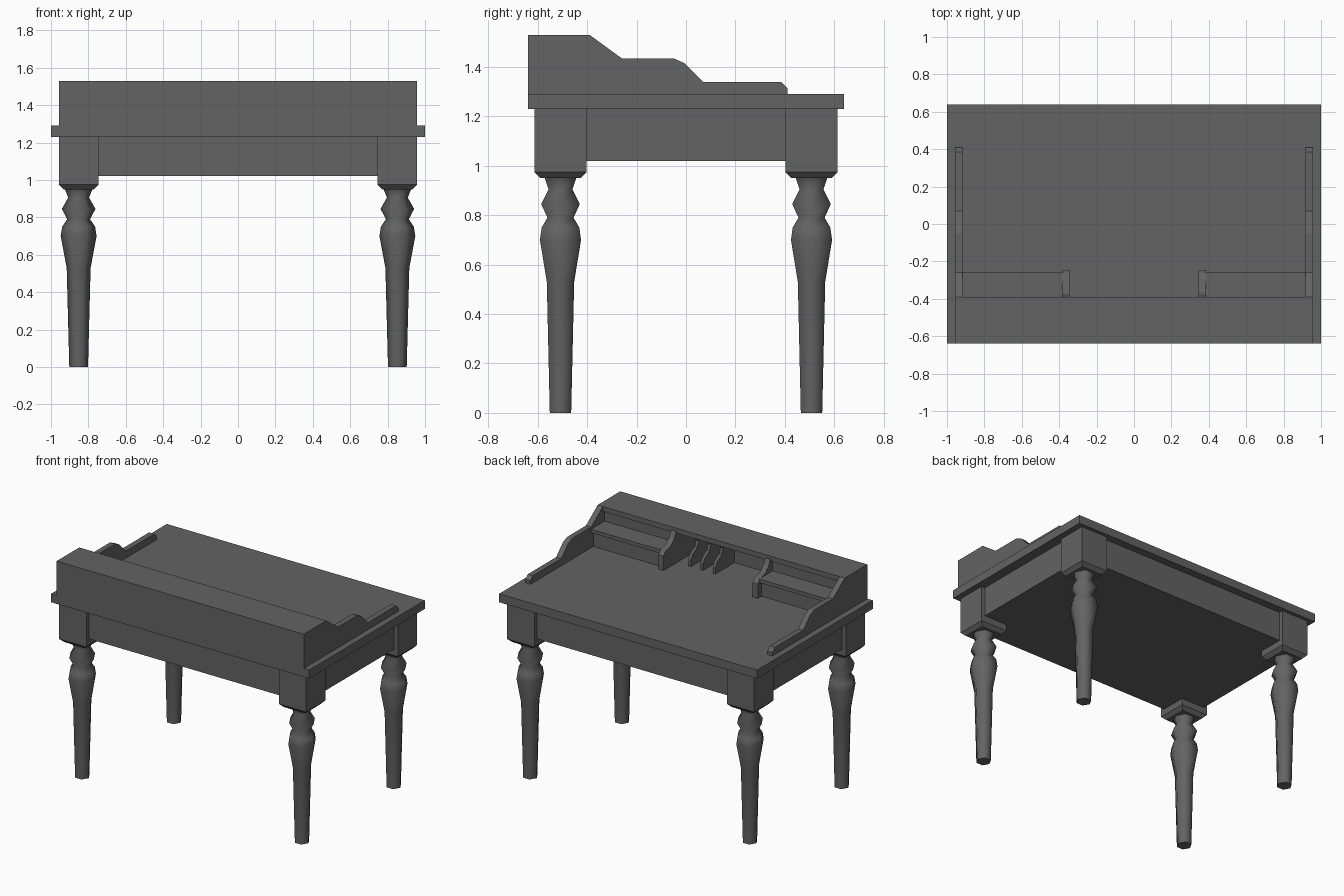
import bpy, bmesh, math
from mathutils import Matrix

cube = bpy.data.objects.get("Cube")
if cube:
    bpy.data.objects.remove(cube, do_unlink=True)

GREY = (0.125, 0.125, 0.125, 1)
mat = bpy.data.materials.new("dark_grey_wood")
mat.use_nodes = True
mat.diffuse_color = GREY
mat.node_tree.nodes["Principled BSDF"].inputs["Base Color"].default_value = GREY


def finish(name, bm):
    bmesh.ops.recalc_face_normals(bm, faces=bm.faces[:])
    mesh = bpy.data.meshes.new(name)
    bm.to_mesh(mesh)
    bm.free()
    mesh.materials.append(mat)
    obj = bpy.data.objects.new(name, mesh)
    bpy.context.scene.collection.objects.link(obj)
    return obj


def box(name, x, y, z):
    """Box from (low, high) pairs."""
    bm = bmesh.new()
    size = [b - a for a, b in (x, y, z)]
    mid = [(a + b) / 2 for a, b in (x, y, z)]
    bmesh.ops.create_cube(bm, size=1, matrix=Matrix.Translation(mid) @ Matrix.Diagonal((*size, 1)))
    return finish(name, bm)


def plate(name, profile, x, thick):
    """Upright board: a (y, z) profile extruded along x."""
    bm = bmesh.new()
    face = bm.faces.new([bm.verts.new((x - thick / 2, y, z)) for y, z in profile])
    out = bmesh.ops.extrude_face_region(bm, geom=[face])
    moved = [v for v in out["geom"] if isinstance(v, bmesh.types.BMVert)]
    bmesh.ops.translate(bm, verts=moved, vec=(thick, 0, 0))
    return finish(name, bm)


def turned(name, profile, x, y, sides):
    """Turned post from (radius, height) rings."""
    bm = bmesh.new()
    rings = []
    for r, z in profile:
        angles = [math.tau * i / sides for i in range(sides)]
        rings.append([bm.verts.new((x + r * math.cos(a), y + r * math.sin(a), z)) for a in angles])
    for low, high in zip(rings, rings[1:]):
        for i in range(sides):
            j = (i + 1) % sides
            bm.faces.new((low[i], low[j], high[j], high[i])).smooth = True
    bm.faces.new(rings[0])
    bm.faces.new(rings[-1])
    return finish(name, bm)


def leg_block(name, x, y):
    """Square block with a tapered underside."""
    bm = bmesh.new()
    rings = []
    for h, z in ((0.082, 0.95), (0.106, 0.975), (0.106, 1.23)):
        rings.append([bm.verts.new((x + h * sx, y + h * sy, z))
                      for sx, sy in ((-1, -1), (1, -1), (1, 1), (-1, 1))])
    for low, high in zip(rings, rings[1:]):
        for i in range(4):
            j = (i + 1) % 4
            bm.faces.new((low[i], low[j], high[j], high[i]))
    bm.faces.new(rings[0])
    bm.faces.new(rings[-1])
    return finish(name, bm)


# Table body
TOP = 1.29
box("table_top", (-1, 1), (-0.64, 0.64), (1.23, TOP))
box("apron", (-0.93, 0.93), (-0.585, 0.585), (1.02, 1.23))

# Turned legs under square blocks
LEG = [(0.05, 0), (0.064, 0.53), (0.096, 0.70), (0.088, 0.75), (0.061, 0.79),
       (0.09, 0.845), (0.056, 0.905), (0.073, 0.95)]
for sx, side in ((-1, "right"), (1, "left")):
    for sy, end in ((-1, "front"), (1, "back")):
        leg_block(f"{end}_{side}_block", sx * 0.852, sy * 0.508)
        turned(f"{end}_{side}_leg", LEG, sx * 0.852, sy * 0.508, 6)

# Desk organiser shell
box("organiser_wall", (-0.92, 0.92), (-0.64, -0.60), (TOP, 1.53))
box("organiser_top", (-0.92, 0.92), (-0.60, -0.39), (1.495, 1.53))
SIDE = [(-0.64, TOP), (0.41, TOP), (0.41, 1.315), (0.385, 1.34), (0.07, 1.34),
        (-0.005, 1.415), (-0.05, 1.435), (-0.26, 1.435), (-0.39, 1.53), (-0.64, 1.53)]
DIVIDER = [(-0.61, TOP), (-0.245, TOP), (-0.245, 1.39), (-0.265, 1.415),
           (-0.33, 1.435), (-0.365, 1.47), (-0.385, 1.51), (-0.61, 1.51)]

# Side panels, dividers and low cabinets on both sides
for sx, side in ((-1, "right"), (1, "left")):
    plate(f"{side}_side_panel", SIDE, sx * 0.938, 0.04)
    plate(f"{side}_divider", DIVIDER, sx * 0.365, 0.04)
    x = sorted((sx * 0.385, sx * 0.92))
    box(f"{side}_low_shelf", x, (-0.60, -0.26), (1.395, 1.42))
    box(f"{side}_low_cabinet", x, (-0.60, -0.285), (TOP, 1.395))
    box(f"{side}_upper_cabinet", x, (-0.60, -0.41), (1.42, 1.495))

# Thin letter slots with a curved front edge
SLOT = [(-0.61, TOP), (-0.39, TOP), (-0.39, 1.34), (-0.41, 1.37),
        (-0.46, 1.40), (-0.475, 1.44), (-0.45, 1.50), (-0.61, 1.50)]
for i in range(3):
    plate(f"letter_slot_{i + 1}", SLOT, 0.055 + 0.095 * i, 0.02)
